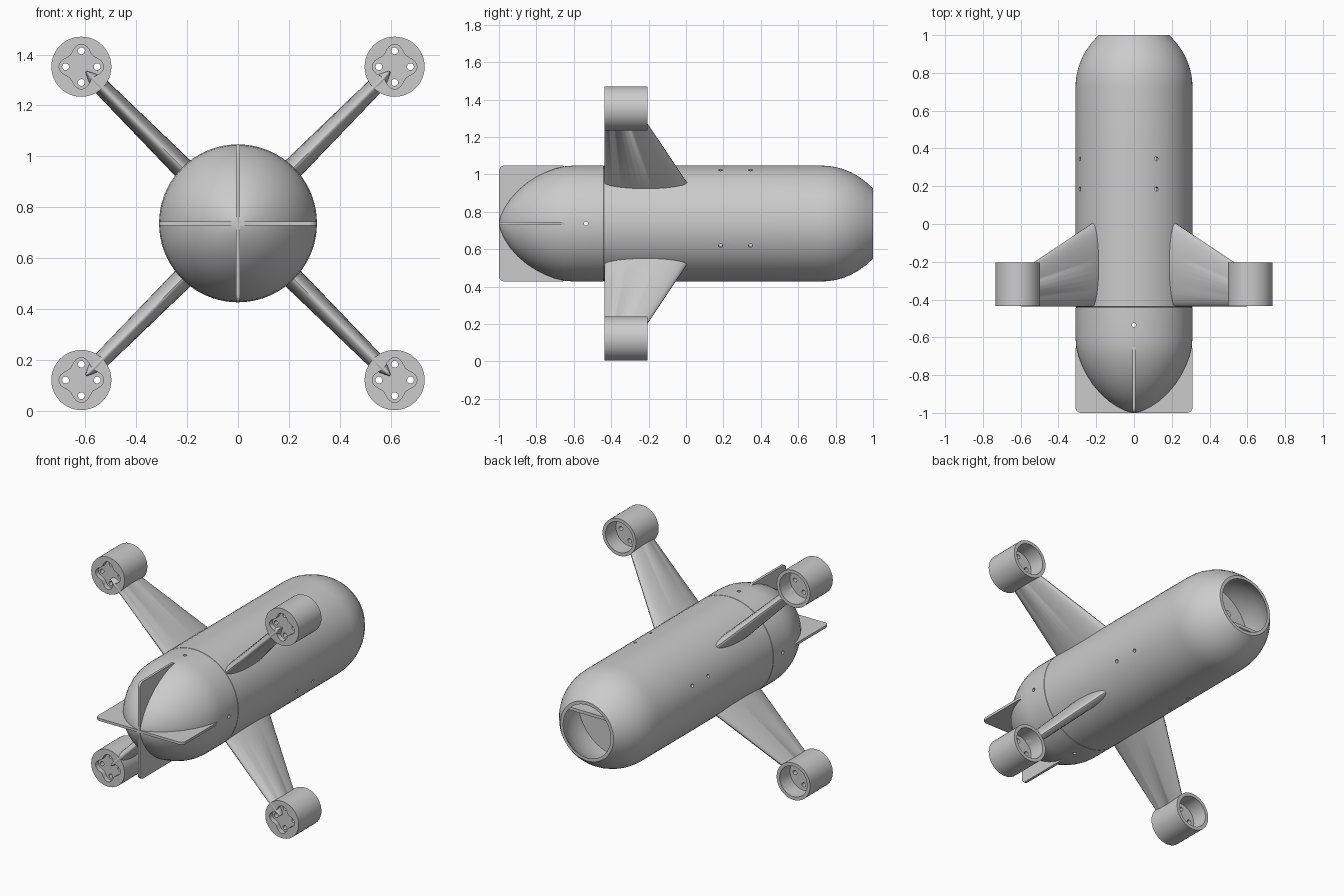
import bpy, bmesh, math
from mathutils import Matrix, Vector

if "Cube" in bpy.data.objects:
    bpy.data.objects.remove(bpy.data.objects["Cube"])

AXIS = 0.737   # height of the hull axis
R = 0.31       # hull radius
grey = bpy.data.materials.new("plain grey")
grey.use_nodes = True
grey.diffuse_color = (0.6, 0.6, 0.6, 1)
grey.node_tree.nodes["Principled BSDF"].inputs["Base Color"].default_value = (0.6, 0.6, 0.6, 1)


def finish(bm, name, matrix=Matrix()):
    bmesh.ops.recalc_face_normals(bm, faces=bm.faces)
    me = bpy.data.meshes.new(name)
    bm.to_mesh(me)
    bm.free()
    me.transform(matrix)
    me.materials.append(grey)
    shade(me)
    ob = bpy.data.objects.new(name, me)
    bpy.context.collection.objects.link(ob)
    return ob


def shade(me):
    for p in me.polygons:
        p.use_smooth = True
    me.set_sharp_from_angle(angle=math.radians(32))


def around(degrees):
    """Turn about the hull axis, from +x towards +z."""
    return Matrix.Rotation(-math.radians(degrees), 4, 'Y')


def loft(bm, rings):
    """Skin closed rings of equal size and cap both ends."""
    loops = [[bm.verts.new(p) for p in ring] for ring in rings]
    n = len(loops[0])
    for a, b in zip(loops, loops[1:]):
        for i in range(n):
            j = (i + 1) % n
            bm.faces.new((a[i], a[j], b[j], b[i]))
    bm.faces.new(loops[0])
    bm.faces.new(loops[-1])


def circle(r, y, n, x=0, z=0):
    return [(x + r * math.cos(math.tau * i / n), y, z + r * math.sin(math.tau * i / n)) for i in range(n)]


def cut(ob, cutter):
    mod = ob.modifiers.new("cut", 'BOOLEAN')
    mod.object = cutter
    mod.solver = 'EXACT'
    bpy.context.view_layer.update()
    me = bpy.data.meshes.new_from_object(ob.evaluated_get(bpy.context.evaluated_depsgraph_get()))
    ob.modifiers.clear()
    ob.data = me
    bpy.data.objects.remove(cutter)
    shade(me)


# Hull: outer skin from nose to rear rim, then the hollow inside
outer = [(-1, .004), (-.99, .042), (-.97, .084), (-.94, .130), (-.9, .175), (-.85, .218),
         (-.8, .250), (-.75, .275), (-.7, .294), (-.65, .306), (-.6, R), (-.48, R),
         (-.442, R), (-.44, R - .003), (-.438, R), (.1, R), (.27, R), (.42, R), (.72, R),
         (.76, .308), (.8, .302), (.84, .291), (.88, .275), (.92, .253), (.96, .224), (1, .188)]
inner = [(1, .168), (.96, .200), (.9, .240), (.84, .266), (.76, .285), (.7, .288), (-.58, .288)]
bm = bmesh.new()
loft(bm, [circle(r, y, 72) for y, r in outer + inner])
hull = finish(bm, "hull")

# Screw holes in the hull
bm = bmesh.new()
holes = [(67.5 + 90 * k, y) for k in range(4) for y in (.185, .345)] + [(90 * k, -.535) for k in range(4)]
for angle, y in holes:
    m = around(angle)
    ring = [(p[0], p[2]) for p in circle(.011, 0, 12)]
    loft(bm, [[m @ Vector((d, y + a, b)) for a, b in ring] for d in (.26, .34)])
cut(hull, finish(bm, "hole_cutter"))
hull.location.z = AXIS

# Nose fins: thin plates with rounded outer corners
corner = [(-.97 - .03 * math.sin(t), R - .03 + .03 * math.cos(t)) for t in (i * math.pi / 12 for i in range(7))]
outline = [(-.65, 0), (-.65, R - .005), (-.66, R)] + corner + [(-1, 0)]
for k, side in enumerate(("left", "top", "right", "bottom")):
    bm = bmesh.new()
    loft(bm, [[(r, y, t) for y, r in outline] for t in (-.008, .008)])
    finish(bm, side + "_nose_fin", around(90 * k)).location.z = AXIS

# Thruster pod: cup open to the rear, lobed recess and bolt holes in front
FRONT, BACK, N = -.435, -.205, 48
bm = bmesh.new()
loft(bm, [circle(.118, y, N) for y in (FRONT, BACK)])
pod = finish(bm, "pod")

bm = bmesh.new()
loft(bm, [circle(.097, y, N) for y in (-.31, BACK + .05)])
cut(pod, finish(bm, "cup_cutter"))

lobes = []
for i in range(N):
    t = math.tau * i / N
    r = .075 + .013 * math.cos(4 * t)
    lobes.append((r * math.cos(t), r * math.sin(t)))
bm = bmesh.new()
loft(bm, [[(x, y, z) for x, z in lobes] for y in (FRONT - .05, FRONT + .03)])
cut(pod, finish(bm, "recess_cutter"))

bm = bmesh.new()
for k in range(4):
    a = k * math.pi / 2
    loft(bm, [circle(.0135, y, 16, .062 * math.cos(a), .062 * math.sin(a)) for y in (-.5, -.25)])
cut(pod, finish(bm, "bolt_cutter"))

# Arms: flattened sections with straight front and swept rear edge
stations = [(.295, .012, .043), (.77, -.213, .033), (.778, -.335, .031), (.81, -.35, .021), (.845, -.37, .003)]
for k, place in enumerate(("upper_left", "upper_right", "lower_right", "lower_left")):
    rings = []
    for d, rear, half in stations:
        mid, chord = (rear - .437) / 2, (rear + .437) / 2
        rings.append([(d, mid + chord * math.cos(t), half * math.sin(t))
                      for t in (math.tau * i / 40 for i in range(40))])
    bm = bmesh.new()
    loft(bm, rings)
    turn = around(45 + 90 * k)
    finish(bm, place + "_arm", turn).location.z = AXIS
    ob = pod if k == 0 else pod.copy()
    if k:
        bpy.context.collection.objects.link(ob)
    ob.name = place + "_thruster_pod"
    ob.location = turn @ Vector((.87, 0, 0)) + Vector((0, 0, AXIS))

# Equipment tray inside the hull, with a bulkhead and two connector posts
bm = bmesh.new()
loft(bm, [[(x, y, z) for x, z in ((-.27, -.01), (.27, -.01), (.27, .01), (-.27, .01))] for y in (-.5, .8)])
finish(bm, "equipment_tray").location.z = AXIS
bm = bmesh.new()
loft(bm, [circle(.289, y, 48) for y in (.66, .68)])
finish(bm, "bulkhead").location.z = AXIS
for side, x in (("left", .05), ("right", -.05)):
    bm = bmesh.new()
    loft(bm, [circle(.025, y, 20, x, .06) for y in (.67, .78)])
    finish(bm, side + "_connector_post").location.z = AXIS
